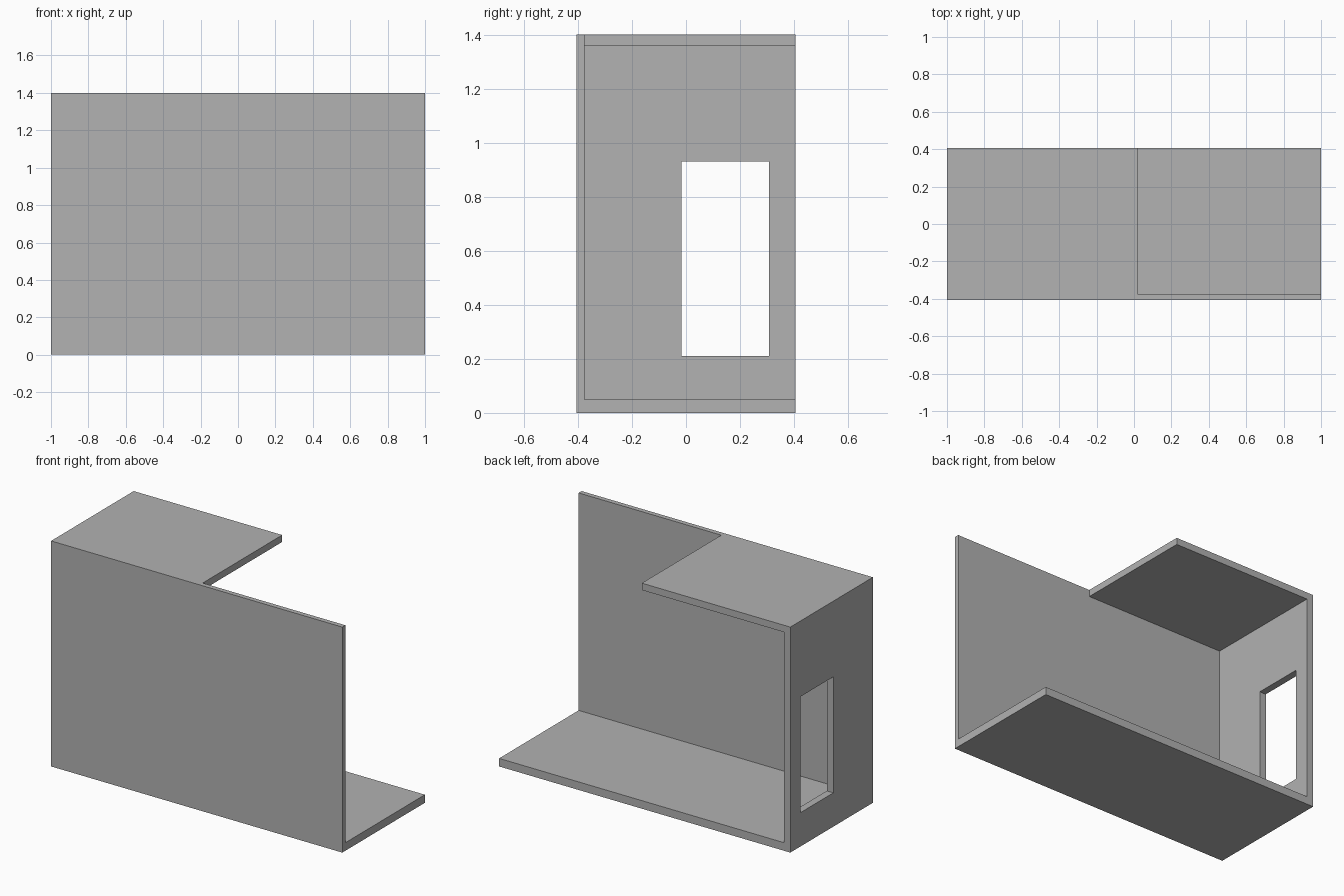
import bpy
from mathutils import Vector

old = bpy.data.objects.get("Cube")
if old:
    bpy.data.objects.remove(old, do_unlink=True)

# Overall size and panel thicknesses
X, Y, HEIGHT = 1.0, 0.405, 1.4
FRONT, SIDE, FLOOR, ROOF = 0.03, 0.045, 0.05, 0.043
OVER = 0.2  # how far cutters reach past the outside

grey = bpy.data.materials.new("plain grey")
grey.use_nodes = True
colour = (0.445, 0.445, 0.445, 1)
grey.diffuse_color = colour
grey.node_tree.nodes["Principled BSDF"].inputs["Base Color"].default_value = colour


def box(name, low, high):
    """Box between two opposite corners."""
    low, high = Vector(low), Vector(high)
    bpy.ops.mesh.primitive_cube_add(size=1)
    obj = bpy.context.object
    obj.name = obj.data.name = name
    for v in obj.data.vertices:
        v.co = (low + high) / 2 + v.co * (high - low)
    obj.data.materials.append(grey)
    return obj


def cut(target, name, low, high):
    """Subtract a box from the target."""
    cutter = box(name, low, high)
    cutter.hide_render = True
    mod = target.modifiers.new(name, "BOOLEAN")
    mod.operation = "DIFFERENCE"
    mod.solver = "EXACT"
    mod.object = cutter
    bpy.context.view_layer.objects.active = target
    bpy.ops.object.modifier_apply(modifier=mod.name)
    bpy.data.objects.remove(cutter, do_unlink=True)


# Solid block that becomes the floor, front wall, side wall and roof
shell = box("room_shell", (-X, -Y, 0), (X, Y, HEIGHT))

# Room interior, open at the back and the left end
cut(shell, "room_space", (-X + SIDE, -Y + FRONT, FLOOR),
    (X + OVER, Y + OVER, HEIGHT - ROOF))

# Open half of the roof, behind the front wall
cut(shell, "roof_opening", (0.02, -Y + FRONT, HEIGHT - OVER),
    (X + OVER, Y + OVER, HEIGHT + OVER))

# Tall window through the side wall
cut(shell, "side_window", (-X - OVER, -0.017, 0.21),
    (-X + OVER, 0.307, 0.93))
